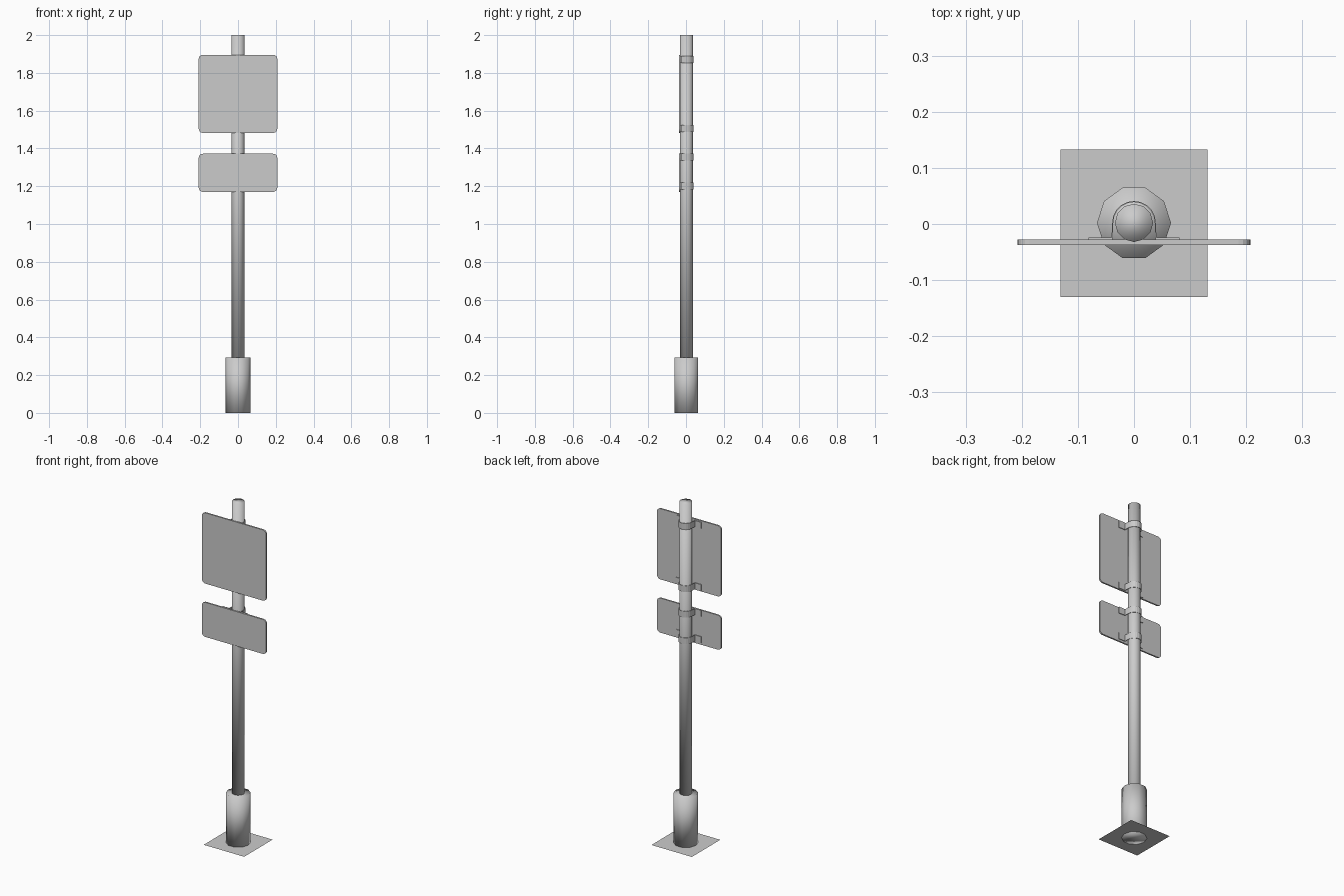
import bpy, bmesh, math

if "Cube" in bpy.data.objects:
    bpy.data.objects.remove(bpy.data.objects["Cube"])

metal = bpy.data.materials.new("galvanised grey")
metal.diffuse_color = (0.6, 0.6, 0.6, 1)
metal.use_nodes = True
metal.node_tree.nodes["Principled BSDF"].inputs["Base Color"].default_value = metal.diffuse_color


def finish(name, bm, smooth=False):
    bmesh.ops.recalc_face_normals(bm, faces=bm.faces)
    for f in bm.faces:
        f.smooth = smooth
    me = bpy.data.meshes.new(name)
    bm.to_mesh(me)
    bm.free()
    me.materials.append(metal)
    ob = bpy.data.objects.new(name, me)
    bpy.context.collection.objects.link(ob)
    return ob


def prism(name, outline, offset, smooth=False):
    """Extrude a closed outline of 3D points along an offset."""
    bm = bmesh.new()
    face = bm.faces.new([bm.verts.new(p) for p in outline])
    new = bmesh.ops.extrude_face_region(bm, geom=[face])["geom"]
    bmesh.ops.translate(bm, vec=offset, verts=[v for v in new if isinstance(v, bmesh.types.BMVert)])
    return finish(name, bm, smooth)


def tube(name, r, z0, z1, cy=0.002, sides=10):
    ring = [(r * math.cos(2 * math.pi * i / sides), cy + r * math.sin(2 * math.pi * i / sides), z0)
            for i in range(sides)]
    return prism(name, ring, (0, 0, z1 - z0), True)


def sign(name, z0, z1, half=0.208, r=0.022, steps=4):
    """Rounded rectangular panel facing the front."""
    pts = []
    for k, (cx, cz) in enumerate([(half - r, z1 - r), (r - half, z1 - r), (r - half, z0 + r), (half - r, z0 + r)]):
        for i in range(steps + 1):
            a = math.pi / 2 * (k + i / steps)
            pts.append((cx + r * math.cos(a), -0.037, cz + r * math.sin(a)))
    return prism(name, pts, (0, 0.009, 0))


def clamp(name, z, h=0.037, t=0.004):
    """Strap with side flanges that wraps the back of the post."""
    def path(r, y):
        arc = [(r * math.cos(math.pi * i / 10), 0.002 + r * math.sin(math.pi * i / 10)) for i in range(11)]
        return [(0.081, y), (r + 0.001, y)] + arc + [(-r - 0.001, y), (-0.081, y)]
    outline = path(0.037, -0.024 - t) + path(0.037 - t + 0.004 + t * 0.5, -0.024)[::-1]
    return prism(name, [(x, y, z - h / 2) for x, y in outline], (0, 0, h))


# Ground plate, a single thin sheet
bm = bmesh.new()
bm.faces.new([bm.verts.new((x, y, 0.003)) for x, y in
              ((-0.131, -0.13), (0.131, -0.13), (0.131, 0.133), (-0.131, 0.133))])
finish("ground_plate", bm)

# Post and its sleeve
tube("base_sleeve", 0.066, 0, 0.293)
tube("post", 0.034, 0.28, 2.0, sides=12)

# Panels
sign("large_panel", 1.482, 1.896)
sign("small_panel", 1.17, 1.372)

# Clamps, two per panel
for i, z in enumerate((1.87, 1.505, 1.355, 1.2)):
    clamp(f"clamp_{i + 1}", z)
